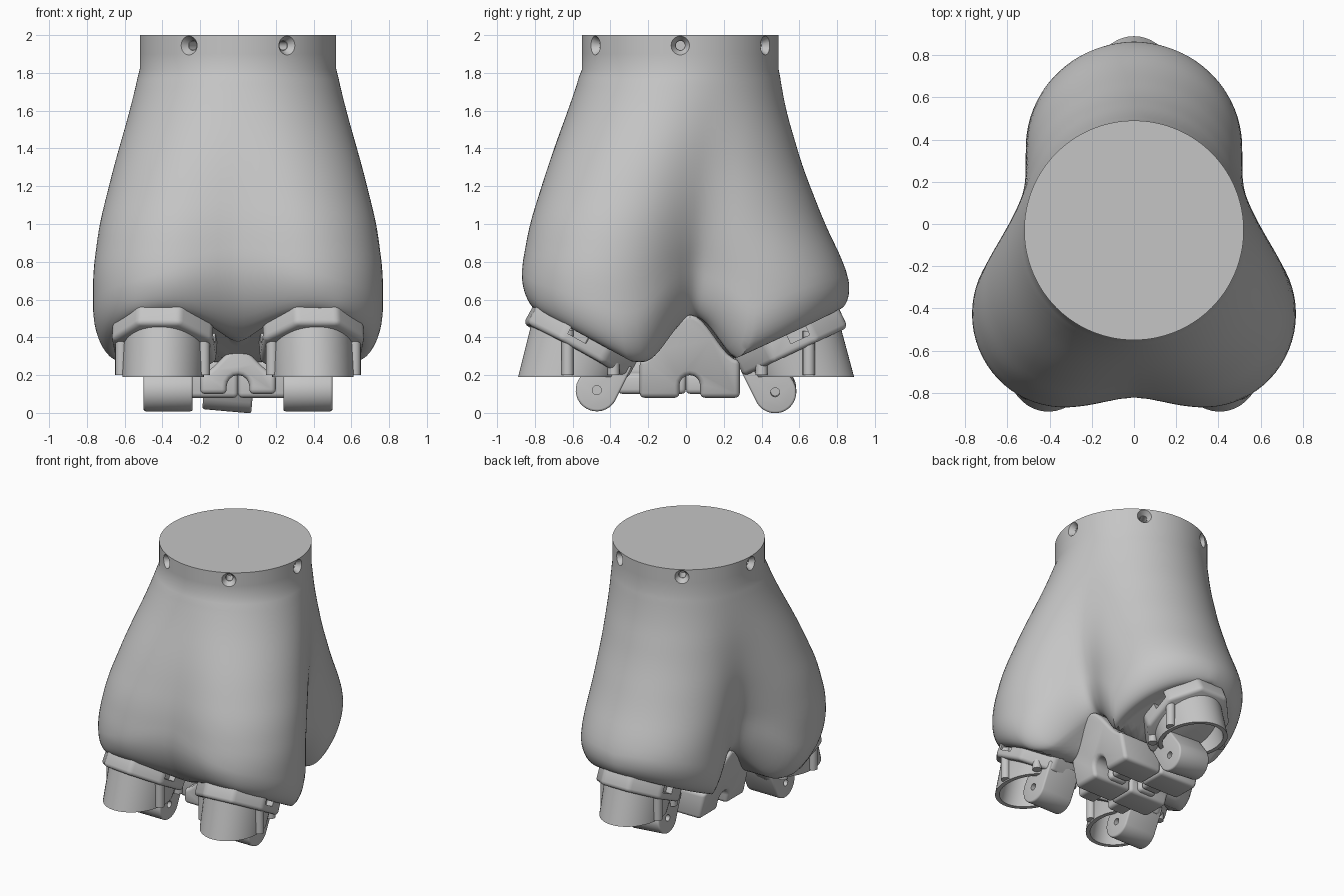
import bpy, bmesh, math
from math import sin, cos, pi, radians, sqrt
from mathutils import Matrix

cube = bpy.data.objects.get("Cube")
if cube:
    bpy.data.objects.remove(cube)

grey = bpy.data.materials.new("plain_grey")
grey.use_nodes = True
grey.diffuse_color = (0.56, 0.56, 0.56, 1)
grey.node_tree.nodes["Principled BSDF"].inputs["Base Color"].default_value = (0.56, 0.56, 0.56, 1)


def finish(name, bm, matrix=Matrix(), bevel=0.0, cutters=()):
    """Turn a bmesh into a shaded object, with bevel and cuts applied."""
    bmesh.ops.recalc_face_normals(bm, faces=bm.faces)
    mesh = bpy.data.meshes.new(name)
    bm.to_mesh(mesh)
    bm.free()
    mesh.transform(matrix)
    mesh.materials.append(grey)
    ob = bpy.data.objects.new(name, mesh)
    bpy.context.collection.objects.link(ob)
    bpy.ops.object.select_all(action="DESELECT")
    ob.select_set(True)
    bpy.context.view_layer.objects.active = ob
    if bevel:
        mod = ob.modifiers.new("bevel", "BEVEL")
        mod.width, mod.segments, mod.limit_method = bevel, 3, "ANGLE"
        mod.angle_limit = radians(40)
        bpy.ops.object.modifier_apply(modifier=mod.name)
    for cutter in cutters:
        mod = ob.modifiers.new("cut", "BOOLEAN")
        mod.operation, mod.object, mod.solver = "DIFFERENCE", cutter, "EXACT"
        bpy.ops.object.modifier_apply(modifier=mod.name)
    for cutter in cutters:
        bpy.data.objects.remove(cutter)
    bpy.ops.object.shade_smooth_by_angle(angle=radians(35))
    return ob


def loft(rings, cap=True, close=False):
    """Skin a list of closed rings of points."""
    bm = bmesh.new()
    loops = [[bm.verts.new(p) for p in ring] for ring in rings]
    pairs = list(zip(loops, loops[1:])) + ([(loops[-1], loops[0])] if close else [])
    for a, b in pairs:
        for i in range(len(a)):
            j = (i + 1) % len(a)
            bm.faces.new((a[i], a[j], b[j], b[i]))
    if cap:
        bm.faces.new(loops[0])
        bm.faces.new(loops[-1])
    return bm


def cylinder(r1, r2, depth, matrix=Matrix(), segments=32):
    bm = bmesh.new()
    bmesh.ops.create_cone(bm, cap_ends=True, segments=segments, radius1=r1,
                          radius2=r2, depth=depth, matrix=matrix)
    return bm


def box(size, matrix):
    bm = bmesh.new()
    bmesh.ops.create_cube(bm, size=1, matrix=matrix @ Matrix.Diagonal((*size, 1)))
    return bm


# Body: three tapering lobes that grow out of a round collar
CENTRE_Y = -0.03
COLUMNS = 144
BACK = [(2, 0, .52), (1.82, 0, .52), (1.6, .04, .52), (1.3, .135, .515), (1, .255, .515),
        (.8, .355, .515), (.68, .395, .515), (0, .395, .515)]
FRONT = [(2, 0, .52), (1.82, 0, .52), (1.6, .11, .505), (1.3, .29, .48), (1, .44, .465),
         (.75, .515, .455), (0, .515, .455)]


def sample(table, z):
    for (z0, d0, r0), (z1, d1, r1) in zip(table, table[1:]):
        if z >= z1:
            t = (z0 - z) / (z0 - z1)
            return d0 + (d1 - d0) * t, r0 + (r1 - r0) * t
    return table[-1][1:]


def reach(theta, z):
    best = 0.4
    for table, angle in ((BACK, 90), (FRONT, -51), (FRONT, 231)):
        d, r = sample(table, z)
        delta = theta - radians(angle)
        root = r * r - (d * sin(delta)) ** 2
        if root > 0:
            best = max(best, d * cos(delta) + sqrt(root))
    return best


def soft_reach(theta, z):
    # averaging over angle and height rounds off the valleys
    total = weight = 0
    for i in range(-4, 5):
        for dz in (-.06, 0, .06):
            zz = z + dz if z < 1.8 else z
            w = 5 - abs(i)
            total += w * reach(theta + i * radians(4.5), zz)
            weight += w
    return total / weight


def underside(x, y):
    front = 0.27 + 0.55 * (-y - 0.28)
    back = 0.30 + 0.47 * (y - 0.28)
    fade = min(1, max(0, (abs(x) - .05) / .25))
    u = min(1, abs(y - .04) / .27)
    return max(front, back, .27 + .24 * fade * (.5 + .5 * cos(pi * u)))


def gap(theta, degrees):
    return abs(math.remainder(theta - radians(degrees), 2 * pi))


def curl_depth(theta):
    # the flanks of each lobe tuck in further than its outer face,
    # and the front valley sweeps far in between the feet
    off = min(gap(theta, a) for a in (90, -54, 234))
    valley = min(1, gap(theta, -90) / radians(28))
    return .06 + .11 * sin(min(pi, 2 * off)) + .2 * (.5 + .5 * cos(pi * valley))


def body():
    columns = []
    for i in range(COLUMNS):
        th = 2 * pi * i / COLUMNS
        depth = curl_depth(th)
        r = soft_reach(th, 0.6) - depth
        bottom = underside(r * cos(th), CENTRE_Y + r * sin(th))
        height = .1 + depth
        levels = [2, 1.9, 1.82]
        levels += [1.82 + (bottom + height - 1.82) * k / 24 for k in range(1, 25)]
        levels += [bottom + height * (1 - sin(pi * k / 20)) for k in range(1, 11)]
        column = []
        for z in levels:
            curl = min(1, max(0, 1 - (z - bottom) / height))
            rr = soft_reach(th, z) - depth * (1 - sqrt(1 - curl * curl))
            column.append((rr * cos(th), CENTRE_Y + rr * sin(th), z))
        x, y, z = column[-1]
        for s in (.9, .75, .6, .45, .3, .15):
            px, py = x * s, CENTRE_Y + (y - CENTRE_Y) * s
            column.append((px, py, underside(px, py)))
        columns.append(column)
    return loft(list(zip(*columns)))


# Countersunk screw holes round the collar
sinks = []
for k in range(6):
    turn = Matrix.Translation((0, CENTRE_Y, 1.945)) @ Matrix.Rotation(k * pi / 3, 4, "Z")
    side = Matrix.Rotation(pi / 2, 4, "Y")
    sinks.append(finish("sink", cylinder(.026, .056, .05, turn @ Matrix.Translation((.505, 0, 0)) @ side)))
    sinks.append(finish("bore", cylinder(.024, .024, .12, turn @ Matrix.Translation((.46, 0, 0)) @ side)))
finish("body", body(), cutters=sinks)


def prism(profile, x0, x1):
    """Extrude a (y, z) profile along x."""
    return loft([[(x, y, z) for y, z in profile] for x in (x0, x1)])


# Feet: tilted flange, hollow cup with a level rim, ribs and a hinge lug
def foot(name, x, y, yaw, slope, lug_x, lug_tilt):
    place = Matrix.Translation((x, y, 0)) @ Matrix.Rotation(radians(yaw), 4, "Z")
    tilt = Matrix.Translation((0, -.015, .4)) @ Matrix.Rotation(math.atan(slope), 4, "X")
    notches = [finish("notch", box((.1, .11, .07), place @ tilt @ Matrix.Translation((s * .27, .05, 0))))
               for s in (-1, 1)]
    shape = tilt @ Matrix.Diagonal((.29, .33, 1, 1)) @ Matrix.Rotation(pi / 8, 4, "Z")
    finish(name + "_flange", cylinder(1, 1, .17, shape, 8), place, .025, notches)

    def ring(rx, ry, cy, level):
        pts = []
        for i in range(48):
            a = 2 * pi * i / 48
            py = cy + ry * sin(a)
            pts.append((rx * cos(a), py, .37 + slope * py if level is None else level))
        return pts
    finish(name + "_cup", loft([ring(.22, .25, 0, None), ring(.215, .265, .065, .19),
                                ring(.185, .235, .065, .19), ring(.19, .22, 0, None)],
                               cap=False, close=True), place)
    for s in (-1, 1):
        for px, py in ((.22, .09), (.17, -.16)):
            low, high = .2, .39 + slope * py
            finish(name + "_rib", cylinder(.032, .032, high - low,
                   Matrix.Translation((s * px, py, (low + high) / 2)), 16), place)

    # The lug is a round-ended tongue leaning towards the middle
    lean = radians(30)
    outline = [(.112 * cos(a), .112 * sin(a)) for a in (pi + pi * k / 16 for k in range(17))]
    outline += [(.1, .2), (-.1, .2)]
    toward = 1 if y > 0 else -1
    spot = (Matrix.Translation((lug_x, toward * .472, .12)) @ Matrix.Rotation(radians(lug_tilt), 4, "Y")
            @ Matrix.Rotation(toward * lean, 4, "X"))
    pins = [finish("pin", cylinder(.024, .024, .12, spot @ Matrix.Translation((s * .13, 0, 0))
                                   @ Matrix.Rotation(pi / 2, 4, "Y"), 20)) for s in (-1, 1)]
    finish(name + "_lug", prism(outline, -.13, .13), spot, .012, pins)


foot("back_foot", 0, .56, 0, .47, -.05, 5)
foot("front_left_foot", .39, -.56, 186, .55, .37, 0)
foot("front_right_foot", -.39, -.56, 174, .55, -.37, 0)


# Centre hub: arched arms with a channel along the underside
def arch_profile(half, top, base, notch, notch_top):
    shoulder = base + .45 * (top - base)
    pts = [(notch, base), (half, base), (half, shoulder)]
    for k in range(1, 16):
        u = 1 - k / 8
        pts.append((half * u, shoulder + (top - shoulder) * (.5 + .5 * cos(pi * u))))
    pts += [(-half, shoulder), (-half, base), (-notch, base)]
    pts += [(notch * cos(a), notch_top - notch + notch * sin(a))
            for a in (pi - pi * k / 8 for k in range(9))]
    return pts


for side_name, s in (("left", 1), ("right", -1)):
    arm = prism(arch_profile(.265, .52, .08, .055, .2), 0, s * .41)
    for v in arm.verts:
        if abs(v.co.x) > .1:
            v.co.x -= s * .22 * (.52 - v.co.z)
    finish("hub_arm_" + side_name, arm, Matrix.Translation((0, .02, 0)), .025)
for arm_name, angle, length in (("front", -90, .36), ("back", 90, .28)):
    arm = prism(arch_profile(.2, .34, .1, .06, .2), 0, length)
    finish("hub_arm_" + arm_name, arm, Matrix.Rotation(radians(angle), 4, "Z"), .025)
